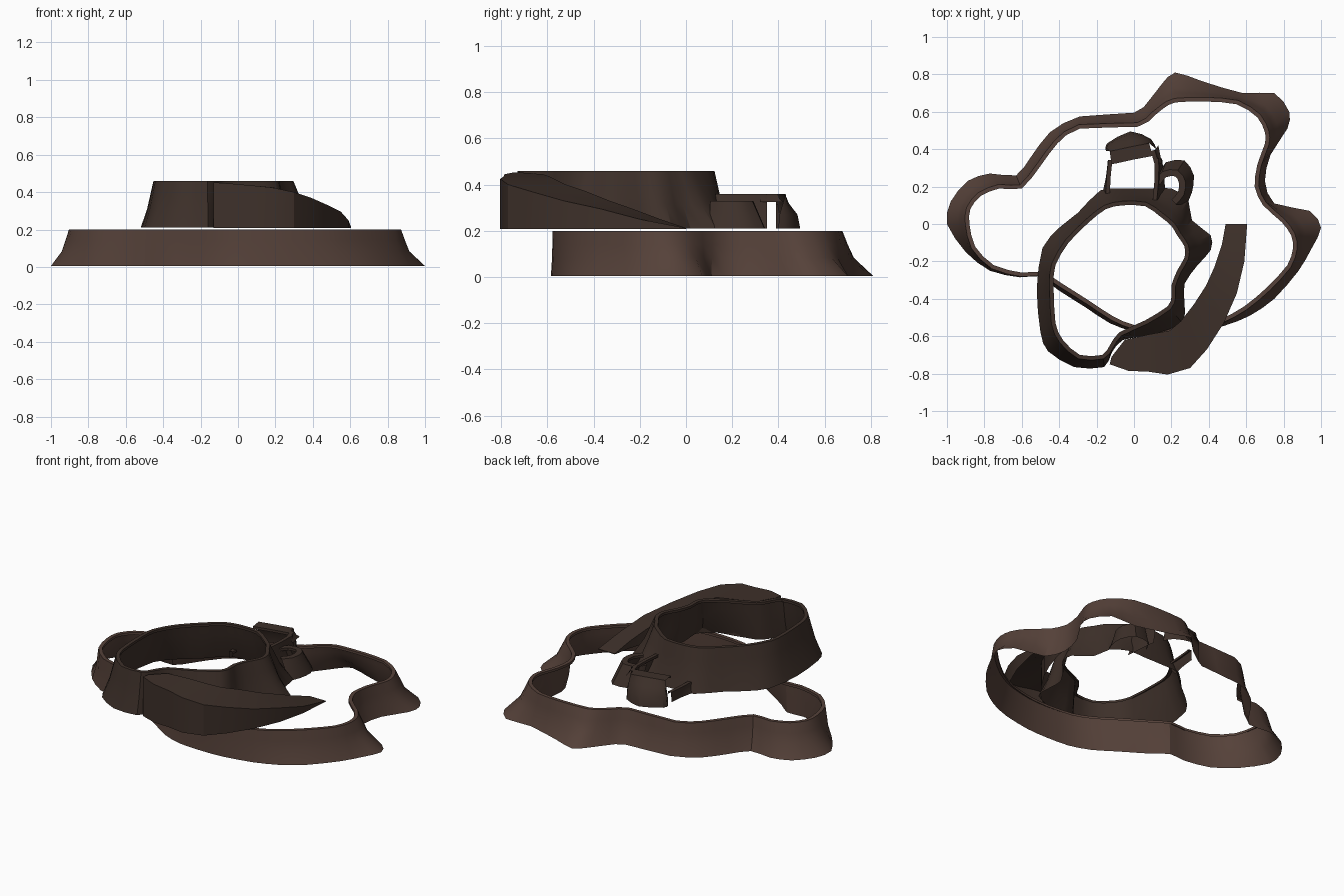
import bpy, bmesh
from math import radians
from mathutils import Vector

if "Cube" in bpy.data.objects:
    bpy.data.objects.remove(bpy.data.objects["Cube"])


def material(name, rgb):
    m = bpy.data.materials.new(name)
    m.diffuse_color = (*rgb, 1)
    m.use_nodes = True
    m.node_tree.nodes["Principled BSDF"].inputs["Base Color"].default_value = m.diffuse_color
    return m


LOWER = material("brown_rock", (0.091, 0.053, 0.041))
UPPER = material("dark_rock", (0.048, 0.030, 0.023))


def finish(name, bm, mat):
    bmesh.ops.recalc_face_normals(bm, faces=bm.faces)
    me = bpy.data.meshes.new(name)
    bm.to_mesh(me)
    bm.free()
    me.materials.append(mat)
    ob = bpy.data.objects.new(name, me)
    bpy.context.collection.objects.link(ob)
    bpy.ops.object.select_all(action='DESELECT')
    ob.select_set(True)
    bpy.context.view_layer.objects.active = ob
    bpy.ops.object.shade_smooth_by_angle(angle=radians(30))
    return ob


def rounded(pts, closed):
    # insert one soft in-between point per span
    n, out = len(pts), []
    for i in range(n):
        out.append(pts[i])
        if closed or i < n - 1:
            a, b, c, d = (pts[(i + k) % n] if closed else pts[min(max(i + k, 0), n - 1)]
                          for k in (-1, 0, 1, 2))
            out.append((b + c) * 0.55 - (a + d) * 0.05)
    return out


def inward(pts, closed):
    # unit normals to the right of the (clockwise) path
    n, out = len(pts), []
    for i in range(n):
        a = pts[i - 1] if closed or i else pts[0]
        b = pts[(i + 1) % n] if closed or i < n - 1 else pts[-1]
        d = (b - a).normalized()
        out.append(Vector((d.y, -d.x)))
    return out


def cliff(name, foot, rim, z0, z1, mat, lip=0.022, closed=True, mid=0.6):
    """Flared wall with a narrow top lip: foot = outer bottom, rim = inner top."""
    foot = rounded([Vector(p) for p in foot], closed)
    rim = rounded([Vector(p) for p in rim], closed)
    nrm = inward(rim, closed)
    bm = bmesh.new()
    rings = []
    for f, r, d in zip(foot, rim, nrm):
        o = r - d * lip
        prof = [(f, z0), (f.lerp(o, mid), z0 + (z1 - z0) * 0.4),
                (f.lerp(o, (1 + mid) / 2), z0 + (z1 - z0) * 0.7),
                (o, z1), (r, z1), (r, z1 - 0.015)]
        rings.append([bm.verts.new((p.x, p.y, z)) for p, z in prof])
    n = len(rings)
    for i in range(n if closed else n - 1):
        a, b = rings[i], rings[(i + 1) % n]
        for k in range(5):
            bm.faces.new((a[k], b[k], b[k + 1], a[k + 1]))
    return finish(name, bm, mat)


# lower cliff ring, clockwise from the left tip
low_foot = [(-1, 0), (-.98, .12), (-.89, .23), (-.77, .27), (-.63, .26), (-.55, .36),
            (-.45, .49), (-.29, .575), (0, .595), (.08, .66), (.15, .75), (.22, .81),
            (.36, .765), (.58, .70), (.75, .70), (.83, .60), (.82, .51), (.73, .37),
            (.70, .23), (.75, .11), (.94, .07), (1, -.02), (.95, -.13), (.88, -.25),
            (.75, -.40), (.62, -.49), (.48, -.545), (.30, -.58), (.15, -.585), (0, -.575),
            (-.13, -.53), (-.26, -.445), (-.41, -.35), (-.50, -.28), (-.61, -.285),
            (-.77, -.25), (-.90, -.15)]
low_rim = [(-.88, 0), (-.875, .08), (-.82, .15), (-.72, .19), (-.60, .19), (-.50, .31),
           (-.41, .43), (-.29, .51), (.02, .52), (.11, .58), (.16, .62), (.22, .65),
           (.38, .655), (.55, .64), (.66, .57), (.70, .49), (.70, .43), (.66, .32),
           (.645, .20), (.69, .10), (.79, .01), (.84, -.06), (.85, -.13), (.82, -.22),
           (.71, -.34), (.59, -.44), (.46, -.51), (.29, -.55), (.15, -.555), (0, -.54),
           (-.11, -.495), (-.24, -.41), (-.39, -.315), (-.49, -.255), (-.60, -.26),
           (-.75, -.22), (-.85, -.12)]
cliff("lower_cliff", low_foot, low_rim, 0.005, 0.20, LOWER)

# upper cliff ring
up_foot = [(-.52, -.35), (-.49, -.13), (-.40, -.02), (-.30, .06), (-.18, .18), (-.06, .19),
           (.08, .19), (.20, .19), (.29, .13), (.31, .02), (.41, -.06), (.41, -.14),
           (.34, -.22), (.27, -.32), (.27, -.42), (.26, -.53), (.10, -.59), (-.06, -.62),
           (-.12, -.69), (-.16, -.765), (-.32, -.765), (-.46, -.68), (-.50, -.58)]
up_rim = [(-.43, -.33), (-.42, -.22), (-.35, -.10), (-.24, .01), (-.15, .08), (-.06, .10),
          (.06, .095), (.14, .04), (.20, -.01), (.23, -.06), (.27, -.12), (.27, -.18),
          (.23, -.25), (.20, -.33), (.20, -.39), (.18, -.44), (.06, -.515), (-.08, -.58),
          (-.13, -.65), (-.17, -.70), (-.29, -.70), (-.38, -.62), (-.42, -.53)]
cliff("upper_cliff", up_foot, up_rim, 0.21, 0.46, UPPER, mid=0.5)

# rear alcove: outer rock wall with a thick roof, low left wall, right wall with lintel
cliff("alcove_back_wall",
      [(-.15, .39), (-.145, .43), (-.02, .495), (.09, .455), (.12, .40)],
      [(-.12, .32), (-.09, .325), (0, .345), (.08, .36), (.10, .365)],
      0.21, 0.36, UPPER, closed=False, lip=0.07, mid=0.15)
cliff("alcove_left_wall", [(-.17, .16), (-.15, .25), (-.14, .34)],
      [(-.13, .13), (-.125, .25), (-.115, .34)], 0.21, 0.27, UPPER, closed=False)
cliff("alcove_right_wall", [(.15, .35), (.16, .26), (.17, .15)],
      [(.11, .35), (.11, .24), (.10, .13)], 0.21, 0.36, UPPER, closed=False)
cliff("alcove_right_lintel", [(.13, .42), (.15, .32)],
      [(.09, .39), (.11, .32)], 0.325, 0.36, UPPER, closed=False)

# small rock pocket beside the alcove
cliff("side_pocket",
      [(.13, .26), (.17, .33), (.27, .34), (.32, .26), (.31, .17), (.28, .10)],
      [(.14, .21), (.17, .25), (.22, .255), (.24, .22), (.235, .17), (.20, .13)],
      0.21, 0.33, UPPER, closed=False, mid=0.4, lip=0.035)

# curved ramp: (outer x, y), (inner x, y), height
ramp = [((-.13, -.75), (-.12, -.71), .452), ((-.03, -.785), (-.05, -.62), .445),
        ((.08, -.79), (.08, -.59), .435), ((.18, -.805), (.19, -.57), .425),
        ((.30, -.77), (.25, -.52), .40), ((.39, -.67), (.32, -.43), .37),
        ((.48, -.53), (.385, -.33), .33), ((.55, -.37), (.43, -.23), .295),
        ((.59, -.20), (.47, -.11), .25), ((.605, 0), (.49, 0), .212)]
bm = bmesh.new()
rows = []
for o, i, z in ramp:
    rows.append([bm.verts.new((*p, h)) for p, h in ((o, .208), (o, z), (i, z), (i, .208))])
for a, b in zip(rows, rows[1:]):
    for k in range(3):
        bm.faces.new((a[k], b[k], b[k + 1], a[k + 1]))
bm.faces.new(rows[0])
bm.faces.new(rows[-1])
finish("ramp", bm, UPPER)
